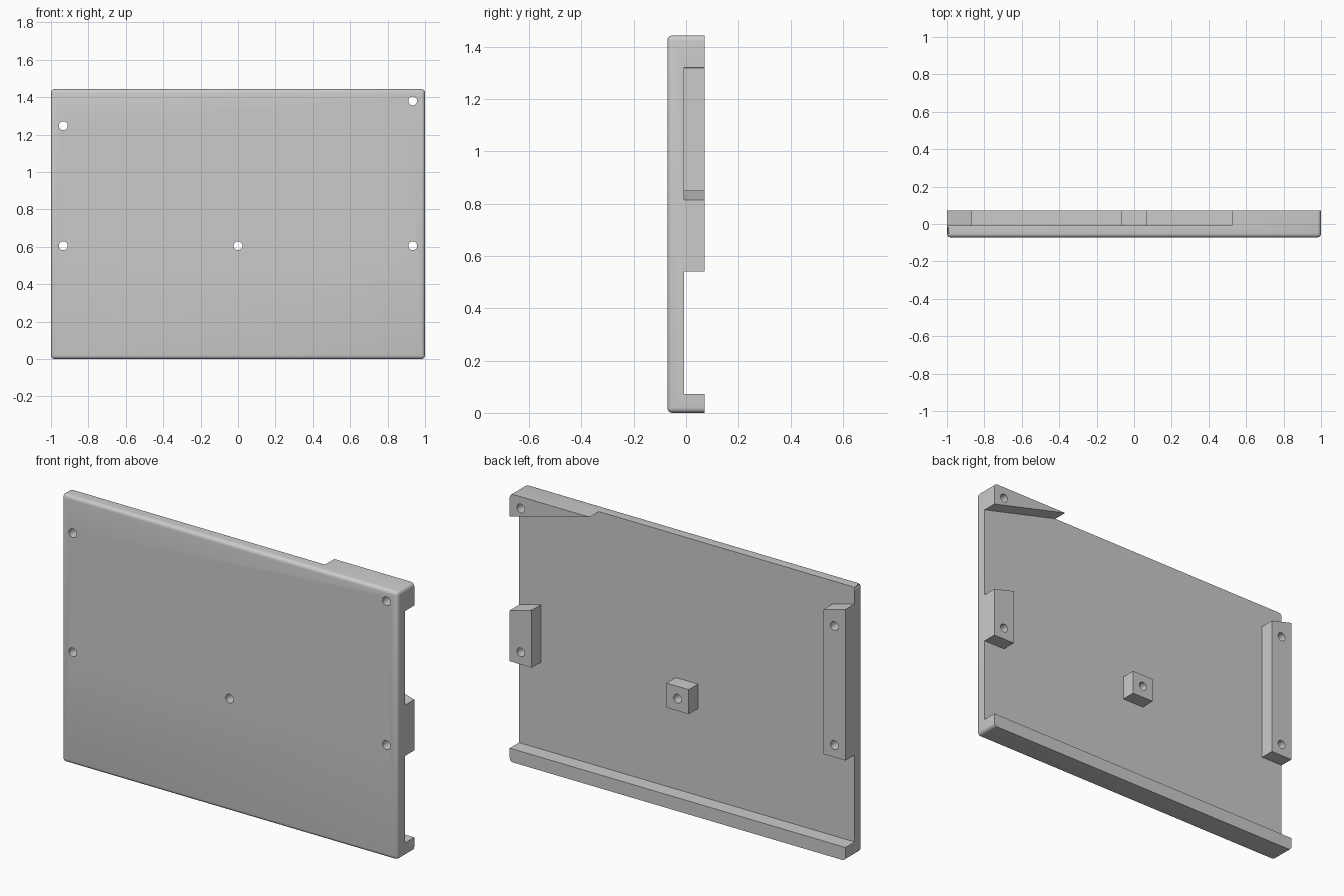
import bpy, bmesh, math

cube = bpy.data.objects.get("Cube")
if cube:
    bpy.data.objects.remove(cube, do_unlink=True)

HEIGHT, HALF_DEPTH, FLOOR = 1.443, 0.0715, -0.007
LIP, INNER, FILLET = 0.072, 0.869, 0.02

grey = bpy.data.materials.new("plain_grey")
grey.use_nodes = True
grey.diffuse_color = (0.6, 0.6, 0.6, 1)
grey.node_tree.nodes["Principled BSDF"].inputs["Base Color"].default_value = (0.6, 0.6, 0.6, 1)


def finish(bm, name):
    bmesh.ops.recalc_face_normals(bm, faces=bm.faces[:])
    mesh = bpy.data.meshes.new(name)
    bm.to_mesh(mesh)
    bm.free()
    mesh.materials.append(grey)
    obj = bpy.data.objects.new(name, mesh)
    bpy.context.scene.collection.objects.link(obj)
    return obj


def prism(name, outline, y0, y1, bevel=0):
    """Extrude an x-z outline along y, optionally rounding all but the back rim."""
    bm = bmesh.new()
    face = bm.faces.new([bm.verts.new((x, y0, z)) for x, z in outline])
    new = bmesh.ops.extrude_face_region(bm, geom=[face])["geom"]
    for v in new:
        if isinstance(v, bmesh.types.BMVert):
            v.co.y = y1
    if bevel:
        edges = [e for e in bm.edges if min(v.co.y for v in e.verts) < 0]
        bmesh.ops.bevel(bm, geom=edges, offset=bevel, segments=6,
                        profile=0.5, affect='EDGES')
    return finish(bm, name)


def rectangle(x0, x1, z0, z1):
    return [(x0, z0), (x1, z0), (x1, z1), (x0, z1)]


def circle(x, z, r, n=32):
    return [(x + r * math.cos(2 * math.pi * i / n),
             z + r * math.sin(2 * math.pi * i / n)) for i in range(n)]


def combine(body, tool, operation):
    tool.hide_render = True
    mod = body.modifiers.new(tool.name, 'BOOLEAN')
    mod.object, mod.operation, mod.solver = tool, operation, 'EXACT'
    bpy.context.view_layer.objects.active = body
    bpy.ops.object.modifier_apply(modifier=mod.name)
    bpy.data.objects.remove(tool, do_unlink=True)


def slope(x):
    """Slanted line shared by the tops of both side blocks."""
    return 0.814 + 0.27 * (1 - x)


# Rounded panel at full depth
panel = prism("back_panel", rectangle(-1, 1, 0, HEIGHT), -HALF_DEPTH, HALF_DEPTH, FILLET)

# Pocket leaving the bottom lip, two side blocks and the corner wedge
out, block_z, tip, wedge = 1.1, 0.54, 0.524, 0.258
pocket = prism("pocket_cutter", [
    (-out, LIP), (out, LIP),
    (out, block_z), (INNER, block_z), (INNER, slope(INNER)), (out, slope(out)),
    (out, HEIGHT - wedge * (out - tip)), (tip - 0.5, HEIGHT + wedge * 0.5),
    (-out, HEIGHT + wedge * 0.5),
    (-out, slope(-out)), (-INNER, slope(-INNER)), (-INNER, block_z), (-out, block_z),
], FLOOR, 0.2)
combine(panel, pocket, 'DIFFERENCE')

# Square post in the middle
post = prism("centre_post", rectangle(-0.066, 0.066, block_z, 0.672), -0.03, HALF_DEPTH)
combine(panel, post, 'UNION')

# Screw holes
for x, z in [(-0.934, 1.247), (0.934, 1.38), (-0.934, 0.606), (0, 0.606), (0.934, 0.606)]:
    hole = prism("screw_hole_cutter", circle(x, z, 0.0235), -0.2, 0.2)
    combine(panel, hole, 'DIFFERENCE')

# Smooth fillets and holes, crisp edges elsewhere
bpy.ops.object.select_all(action='DESELECT')
panel.select_set(True)
bpy.context.view_layer.objects.active = panel
bpy.ops.object.shade_smooth_by_angle(angle=math.radians(30))
